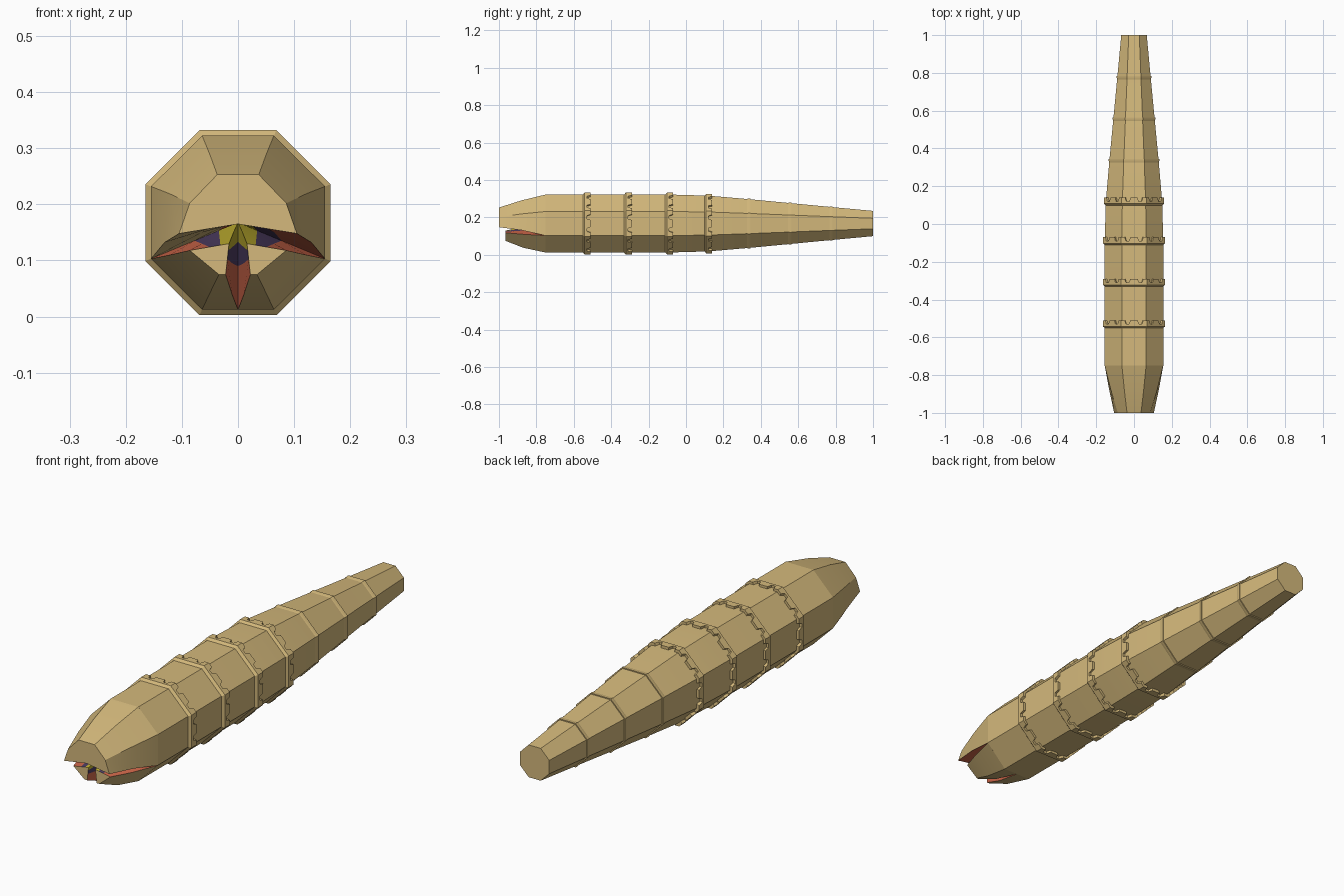
import bpy, bmesh, math

cube = bpy.data.objects.get("Cube")
if cube:
    bpy.data.objects.remove(cube)

CZ = 0.1675  # height of the body axis


def material(name, rgb):
    m = bpy.data.materials.new(name)
    m.use_nodes = True
    m.diffuse_color = (*rgb, 1)
    m.node_tree.nodes["Principled BSDF"].inputs["Base Color"].default_value = (*rgb, 1)
    return m


tan = material("sandy tan", (0.66, 0.485, 0.2))
red = material("mouth red", (0.64, 0.14, 0.07))
purple = material("gum purple", (0.08, 0.05, 0.13))
yellow = material("throat yellow", (0.55, 0.45, 0.03))


def loft(name, loops, mats, rule=None, caps=True, closed=False):
    """Skin a list of equal point loops; rule(i) gives the material of strip i."""
    bm = bmesh.new()
    rows = [[bm.verts.new(p) for p in loop] for loop in loops]
    n = len(rows[0])
    pairs = list(zip(rows, rows[1:]))
    if closed:
        pairs.append((rows[-1], rows[0]))
    for a, b in pairs:
        for i in range(n):
            j = (i + 1) % n
            f = bm.faces.new((a[i], a[j], b[j], b[i]))
            f.material_index = rule(i) if rule else 0
    if caps and not closed:
        bm.faces.new(rows[0])
        bm.faces.new(rows[-1])
    bmesh.ops.recalc_face_normals(bm, faces=bm.faces)
    me = bpy.data.meshes.new(name)
    bm.to_mesh(me)
    bm.free()
    for m in mats:
        me.materials.append(m)
    ob = bpy.data.objects.new(name, me)
    bpy.context.collection.objects.link(ob)
    bpy.ops.object.select_all(action="DESELECT")
    ob.select_set(True)
    bpy.context.view_layer.objects.active = ob
    bpy.ops.object.shade_smooth_by_angle(angle=math.radians(25))
    return ob


def octagon_point(apothem, side, t):
    """Point on a flat-topped octagon; t runs from -1 to 1 along one side."""
    a = side * math.pi / 4
    w = apothem * math.tan(math.pi / 8) * t
    return (apothem * math.cos(a) - w * math.sin(a),
            CZ + apothem * math.sin(a) + w * math.cos(a))


def octagon(apothem, y):
    pts = [octagon_point(apothem, s, 1) for s in range(8)]
    return [(x, y, z) for x, z in pts]


# Body: long tapering octagonal tube
stations = [(-0.75, 0.155), (-0.53, 0.155), (-0.31, 0.155), (-0.09, 0.155),
            (0.12, 0.149), (0.34, 0.13), (0.56, 0.109), (0.78, 0.088), (1.0, 0.0675)]
loft("body", [octagon(a, y) for y, a in stations], [tan])

# Armour rings: ramped front edge and notched rear edge
NOTCHES = [(-1, 1), (-0.72, 1), (-0.62, 0), (-0.38, 0), (-0.28, 1),
           (0.28, 1), (0.38, 0), (0.62, 0), (0.72, 1)]


def armour_ring(name, y, a, lift):
    def row(apothem, front, notch):
        out = []
        for s in range(8):
            for t, tab in NOTCHES:
                x, z = octagon_point(apothem, s, t)
                out.append((x, y + front + notch * tab, z))
        return out
    loft(name, [row(a - 0.004, -0.025, 0), row(a + lift, -0.012, 0),
                row(a + lift, 0, 0.02), row(a - 0.004, 0, 0.02)],
         [tan], closed=True)


for k, (y, a) in enumerate(stations[1:5]):
    armour_ring(f"armour_ring_{k + 1}", y, a, 0.165 - 0.155)

# Slim tail rings: low lips on the tapering part
for k, (y, a) in enumerate(stations[5:8]):
    loft(f"tail_ring_{k + 1}",
         [octagon(a + 0.001, y - 0.015), octagon(a + 0.004, y - 0.005),
          octagon(a + 0.004, y + 0.004), octagon(a - 0.003, y + 0.004)],
         [tan], closed=True)


def banded(start, end, cuts):
    """Points splitting an inner jaw edge into throat, gum and mouth bands."""
    return [tuple(p + (q - p) * c for p, q in zip(start, end)) for c in cuts]


CUTS = (0.22, 0.5)
JAW_MATS = [tan, red, purple, yellow]

# Upper jaw: each section is centre, side edge, upper corner, top corner
upper = [(-0.75, (0, CZ), (0.155, 0.103), (0.155, 0.232), (0.064, 0.3225)),
         (-0.88, (0, 0.167), (0.131, 0.132), (0.122, 0.219), (0.051, 0.291)),
         (-1.0, (0, 0.165), (0.105, 0.148), (0.086, 0.202), (0.037, 0.253))]
loops = []
for y, c, side, corner, top in upper:
    half = [*banded(c, side, CUTS), side, corner, top]
    ring = [c] + half + [(-x, z) for x, z in reversed(half)]
    loops.append([(x, y, z) for x, z in ring])
upper_bands = {0: 3, 1: 2, 2: 1, 10: 1, 11: 2, 12: 3}
loft("upper_jaw", loops, JAW_MATS, lambda i: upper_bands.get(i, 0))

# Lower jaws: mirrored pair split along the middle
lower = [(-0.75, (0, CZ), (0.155, 0.103), (0.064, 0.0125), (0, 0.0125)),
         (-0.87, (0.008, 0.15), (0.121, 0.11), (0.052, 0.038), (0.01, 0.038)),
         (-0.965, (0.016, 0.13), (0.086, 0.118), (0.034, 0.075), (0.022, 0.075))]
lower_bands = {0: 3, 1: 2, 2: 1, 5: 1, 6: 2, 7: 3}
for side_name, sign in (("left", 1), ("right", -1)):
    loops = []
    for y, c, side, corner, bottom in lower:
        ring = [c, *banded(c, side, CUTS), side, corner, bottom,
                *reversed(banded(c, bottom, CUTS))]
        loops.append([(sign * x, y, z) for x, z in ring])
    loft(f"{side_name}_lower_jaw", loops, JAW_MATS, lambda i: lower_bands.get(i, 0))
